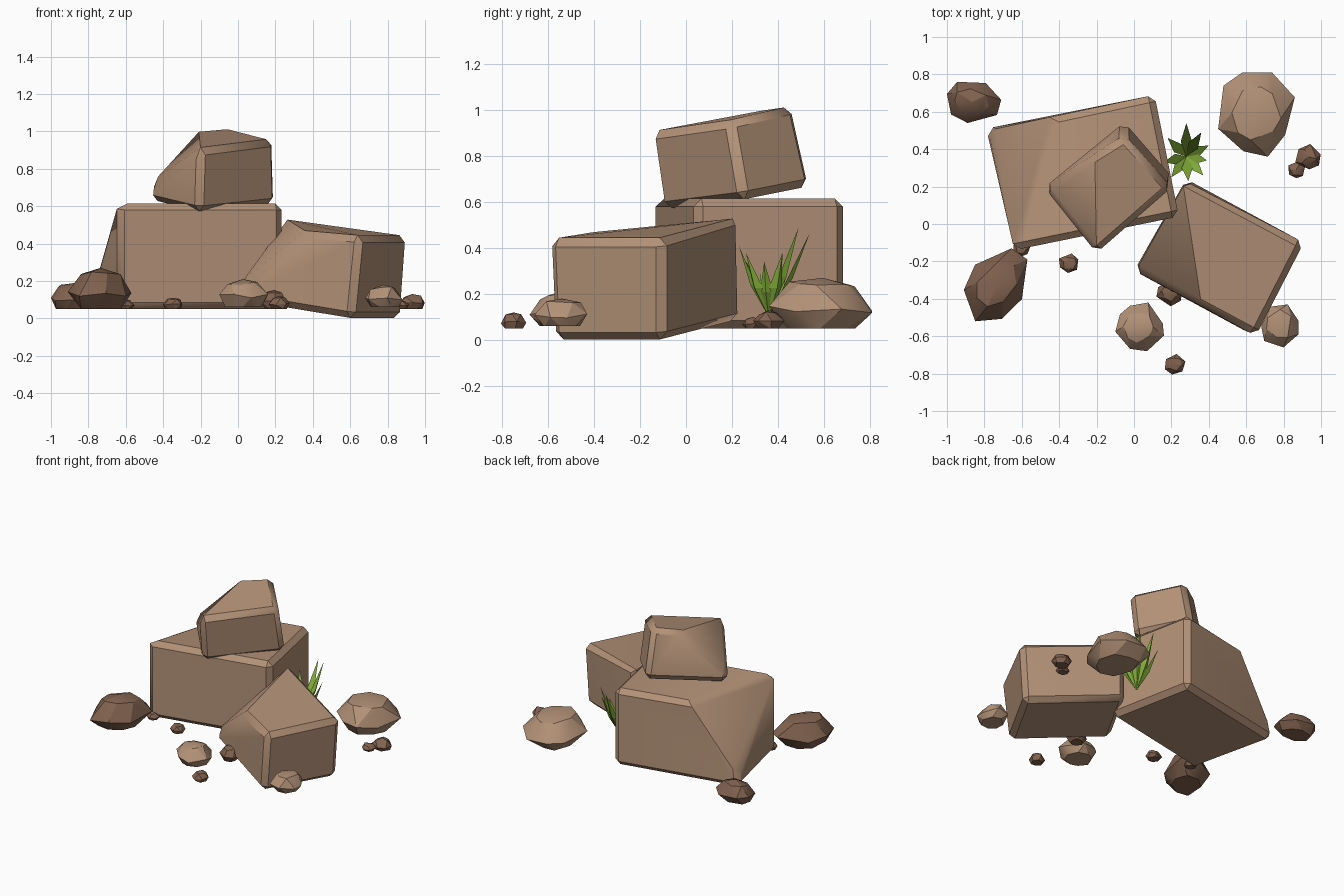
import bpy, bmesh, math, random
from mathutils import Vector

old = bpy.data.objects.get("Cube")
if old:
    bpy.data.objects.remove(old, do_unlink=True)


def material(name, rgb):
    mat = bpy.data.materials.new(name)
    mat.use_nodes = True
    mat.diffuse_color = (*rgb, 1)
    mat.node_tree.nodes["Principled BSDF"].inputs["Base Color"].default_value = (*rgb, 1)
    return mat


TAN = material("tan stone", (0.45, 0.285, 0.185))
BROWN = material("brown stone", (0.225, 0.125, 0.08))
GREEN = material("grass green", (0.25, 0.46, 0.045))


def add_hull(bm, points):
    """Wrap the points in a convex skin."""
    verts = [bm.verts.new(p) for p in points]
    out = bmesh.ops.convex_hull(bm, input=verts)
    loose = {v for v in out["geom_interior"] + out["geom_unused"]
             if isinstance(v, bmesh.types.BMVert)}
    bmesh.ops.delete(bm, geom=list(loose), context="VERTS")


def finish(name, bm, mat, smooth=None):
    bmesh.ops.recalc_face_normals(bm, faces=bm.faces)
    mesh = bpy.data.meshes.new(name)
    bm.to_mesh(mesh)
    bm.free()
    mesh.materials.append(mat)
    obj = bpy.data.objects.new(name, mesh)
    bpy.context.collection.objects.link(obj)
    if smooth:
        bpy.ops.object.select_all(action="DESELECT")
        obj.select_set(True)
        bpy.context.view_layer.objects.active = obj
        bpy.ops.object.shade_smooth_by_angle(angle=math.radians(smooth))
    return obj


def boulder(name, corners, chamfer):
    """Squared block with chamfered edges and one broken corner."""
    bm = bmesh.new()
    add_hull(bm, corners)
    bmesh.ops.dissolve_limit(bm, angle_limit=math.radians(4),
                             verts=bm.verts, edges=bm.edges)
    sharp = [e for e in bm.edges if e.calc_face_angle(0) > math.radians(52)]
    bmesh.ops.bevel(bm, geom=sharp, offset=chamfer, segments=1,
                    affect="EDGES", clamp_overlap=True)
    finish(name, bm, TAN, 35)


def rock(name, x, y, z, mat, seed, sides=7, yaw=0, stretch=1):
    """Faceted pebble fitted to the given x, y and z ranges."""
    rng = random.Random(seed)
    points = []
    for radius, height in ((0.68, 0), (1, 0.38), (0.62, 0.85)):
        for i in range(sides):
            a = math.tau * (i + rng.uniform(-0.2, 0.2) + height) / sides
            r = radius * rng.uniform(0.88, 1.08)
            px, py = r * stretch * math.cos(a), r * math.sin(a)
            points.append(Vector((px * math.cos(yaw) - py * math.sin(yaw),
                                  px * math.sin(yaw) + py * math.cos(yaw),
                                  height + (rng.uniform(-0.08, 0.08) if height else 0))))
    points.append(Vector((0, 0, 1)))
    for axis, (lo, hi) in enumerate((x, y, z)):
        values = [p[axis] for p in points]
        low, span = min(values), max(values) - min(values)
        for p in points:
            p[axis] = lo + (p[axis] - low) / span * (hi - lo)
    bm = bmesh.new()
    add_hull(bm, points)
    bmesh.ops.dissolve_limit(bm, angle_limit=math.radians(8),
                             verts=bm.verts, edges=bm.edges)
    finish(name, bm, mat, 25)


# Large base block, rear corner sheared away
boulder("base_block", [
    (-0.64, -0.14, 0.05), (0.24, 0.04, 0.05), (0.11, 0.69, 0.05), (-0.79, 0.51, 0.05),
    (-0.64, -0.14, 0.615), (0.24, 0.04, 0.615), (0.11, 0.69, 0.615),
    (-0.43, 0.575, 0.615), (-0.78, 0.5, 0.12)], 0.035)

# Tilted block resting on top
boulder("top_block", [
    (-0.21, -0.11, 0.565), (0.21, 0.25, 0.61), (-0.05, 0.55, 0.67), (-0.48, 0.2, 0.63),
    (-0.2, -0.16, 0.905), (0.2, 0.19, 0.955), (-0.05, 0.47, 1.02),
    (-0.21, 0.37, 1.005), (-0.47, 0.18, 0.72)], 0.035)

# Block leaning against the base
boulder("leaning_block", [
    (0.61, -0.58, -0.002), (0.88, -0.1, -0.002), (0.28, 0.24, 0.085), (0.0, -0.25, 0.1),
    (0.655, -0.6, 0.44), (0.91, -0.1, 0.44), (0.27, 0.23, 0.54),
    (0.36, -0.44, 0.465), (0.01, -0.25, 0.18)], 0.035)

# Scattered stones
rock("rear_left_stone", (0.45, 0.86), (0.36, 0.81), (0.05, 0.27), TAN, 3, 8)
rock("front_stone", (-0.1, 0.16), (-0.68, -0.42), (0.06, 0.21), TAN, 5, 8)
rock("front_left_stone", (0.68, 0.88), (-0.66, -0.43), (0.06, 0.18), TAN, 8, 7)
rock("front_right_stone", (-0.91, -0.57), (-0.52, -0.13), (0.05, 0.27), BROWN, 4, 7, 1.05, 1.4)
rock("rear_right_stone", (-1.0, -0.71), (0.54, 0.76), (0.05, 0.19), BROWN, 6, 7, -0.2, 1.3)

# Small pebbles: centre, radius, top height
pebbles = [(0.22, -0.75, 0.055, 0.12), (-0.35, -0.21, 0.052, 0.11),
           (0.19, -0.37, 0.07, 0.15), (0.93, 0.36, 0.068, 0.13),
           (0.87, 0.29, 0.045, 0.1), (-0.6, -0.13, 0.045, 0.1)]
for i, (px, py, r, top) in enumerate(pebbles):
    rock(f"pebble_{i + 1}", (px - r, px + r), (py - r, py + r), (0.05, top), BROWN, 20 + i, 6)

# Grass tuft: folded blades fanning from one root
root = Vector((0.28, 0.36, 0.1))
tips = [(0.28, 0.54, 0.47), (0.36, 0.49, 0.49), (0.4, 0.42, 0.38), (0.39, 0.34, 0.34),
        (0.37, 0.26, 0.38), (0.29, 0.23, 0.41), (0.2, 0.25, 0.36), (0.16, 0.33, 0.34),
        (0.18, 0.46, 0.4)]
bm = bmesh.new()
for tip in map(Vector, tips):
    out = Vector((tip.x - root.x, tip.y - root.y, 0)).normalized()
    side = Vector((-out.y, out.x, 0)) * 0.03
    middle = root.lerp(tip, 0.45)
    add_hull(bm, [root, tip, middle + side, middle - side, middle + out * 0.022])
finish("grass_tuft", bm, GREEN)
